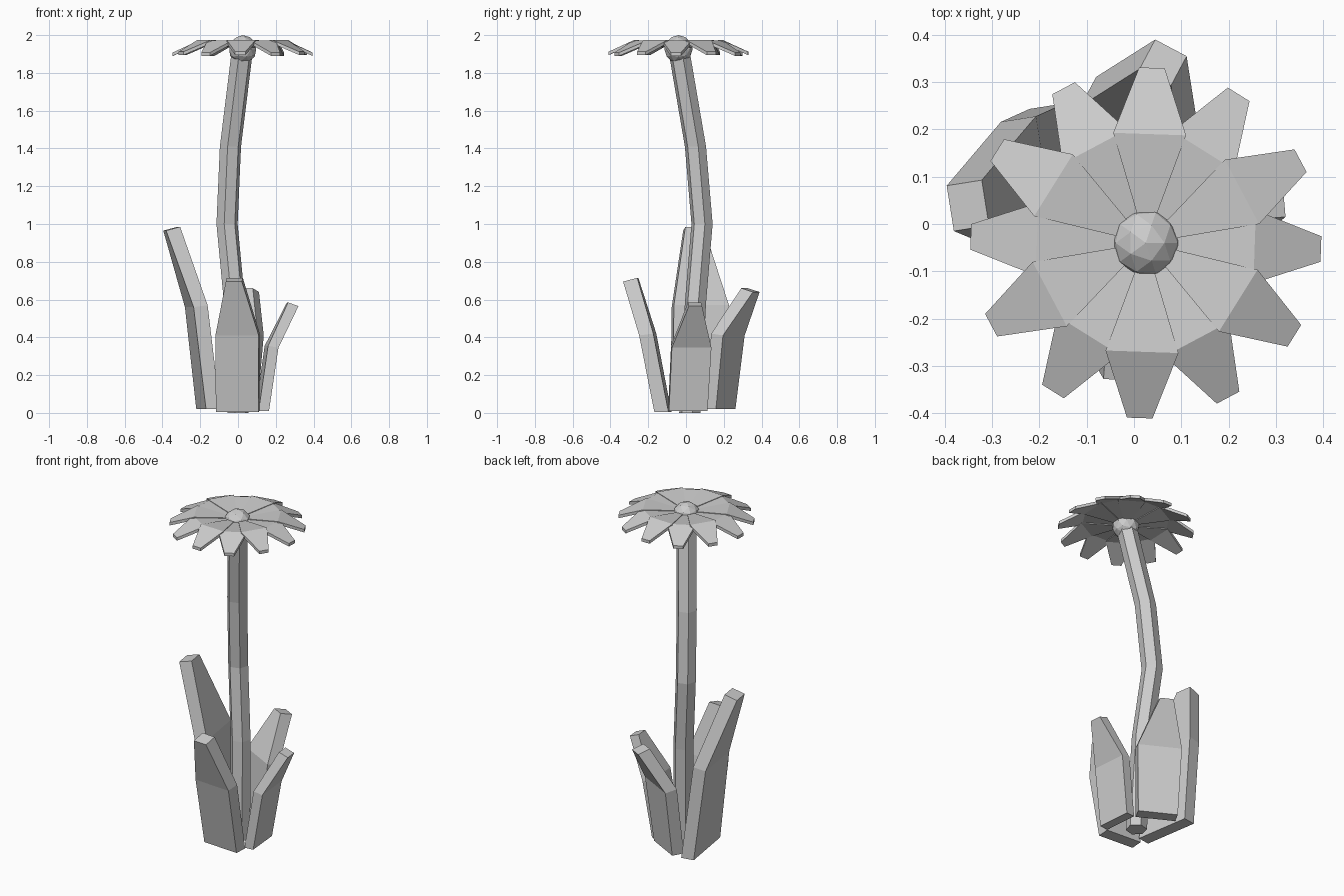
import bpy
import bmesh
from math import cos, sin, radians
from mathutils import Vector, Matrix

if "Cube" in bpy.data.objects:
    bpy.data.objects.remove(bpy.data.objects["Cube"], do_unlink=True)

grey = bpy.data.materials.new("light grey")
grey.use_nodes = True
COLOUR = (0.6, 0.6, 0.6, 1)
grey.diffuse_color = COLOUR
grey.node_tree.nodes["Principled BSDF"].inputs["Base Color"].default_value = COLOUR


def finish(name, bm):
    bmesh.ops.recalc_face_normals(bm, faces=bm.faces)
    mesh = bpy.data.meshes.new(name)
    bm.to_mesh(mesh)
    bm.free()
    mesh.materials.append(grey)
    obj = bpy.data.objects.new(name, mesh)
    bpy.context.collection.objects.link(obj)
    return obj


def loft(name, rings):
    """Join rings of equal length into a capped solid."""
    bm = bmesh.new()
    loops = [[bm.verts.new(p) for p in ring] for ring in rings]
    n = len(loops[0])
    for a, b in zip(loops, loops[1:]):
        for i in range(n):
            j = (i + 1) % n
            bm.faces.new((a[i], a[j], b[j], b[i]))
    bm.faces.new(loops[0])
    bm.faces.new(loops[-1])
    return finish(name, bm)


def leaf(name, angle, thickness, stations):
    """Stations hold the outer edge centre x, y, z and the width."""
    out = Vector((cos(radians(angle)), sin(radians(angle)), 0))
    side = Vector((-out.y, out.x, 0))
    rings = []
    for k, (x, y, z, width) in enumerate(stations):
        c = Vector((x, y, z))
        back = c - out * thickness + Vector((0, 0, 0.01 * k))
        s = side * width / 2
        rings.append((c - s, c + s, back + s, back - s))
    loft(name, rings)


# Bent hexagonal stem
path = [(0, 0.02, 0), (-0.018, 0.05, 0.58), (-0.058, 0.085, 1.0),
        (-0.04, 0.05, 1.41), (0.025, -0.04, 1.935)]
rings = []
for point in path:
    rings.append([Vector(point) + Vector((cos(radians(a)), sin(radians(a)), 0)) * 0.058
                  for a in range(15, 375, 60)])
loft("stem", rings)

# Four leaves around the stem
leaf("front_leaf", -94, 0.075, [(-0.005, -0.16, 0.005, 0.225),
                                (-0.005, -0.24, 0.41, 0.23),
                                (-0.022, -0.33, 0.695, 0.085)])
leaf("right_leaf", 189, 0.075, [(-0.195, 0.08, 0.02, 0.33),
                                (-0.258, 0.07, 0.56, 0.295),
                                (-0.388, 0.033, 0.965, 0.097)])
leaf("back_leaf", 62, 0.07, [(0.005, 0.21, 0.02, 0.22),
                             (0.028, 0.253, 0.41, 0.245),
                             (0.078, 0.372, 0.64, 0.075)])
leaf("left_leaf", 5, 0.055, [(0.155, 0.012, 0.01, 0.205),
                             (0.205, 0.03, 0.345, 0.21),
                             (0.317, 0.05, 0.565, 0.07)])

# Twelve petals, every second one tucked slightly under its neighbours
HEAD = Vector((0.025, -0.04, 0))
PROFILE = [(0.02, 0.007, 1.95), (0.23, 0.077, 1.975), (0.37, 0.027, 1.912)]
for i in range(12):
    turn = Matrix.Rotation(radians(88 - 30 * i), 3, "Z")
    drop = 0.004 * (i % 2)
    rings = []
    for r, w, z in PROFILE:
        z -= drop
        corners = [(r, -w, z), (r, w, z), (r, w, z - 0.018), (r, -w, z - 0.018)]
        rings.append([HEAD + turn @ Vector(c) for c in corners])
    loft("petal_%d" % (i + 1), rings)

# Faceted flower centre
bm = bmesh.new()
bmesh.ops.create_icosphere(bm, subdivisions=2, radius=0.075,
                           matrix=Matrix.Translation(HEAD + Vector((0, 0, 1.925))))
finish("flower_centre", bm)
